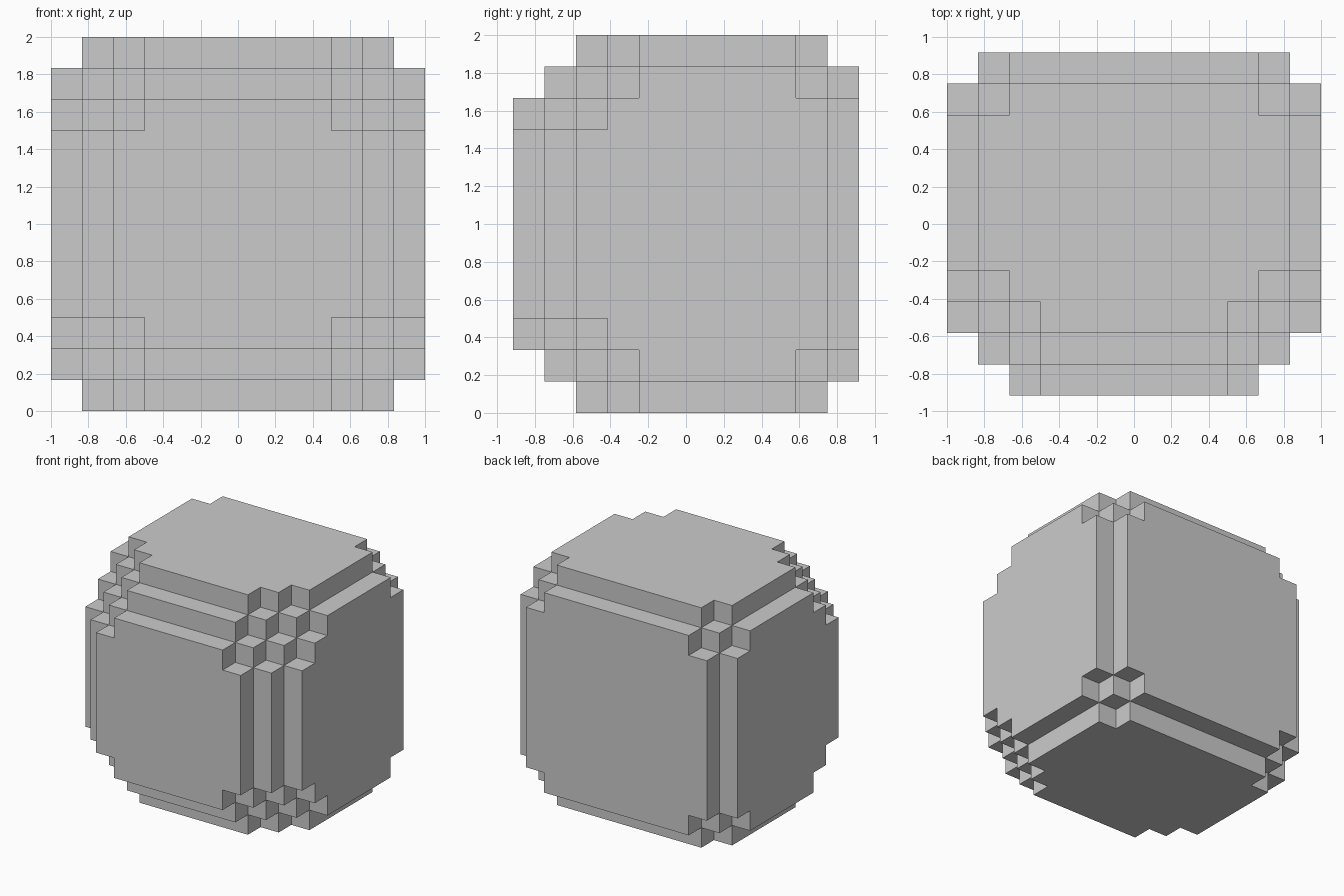
import bpy
import bmesh
import math
from mathutils import Vector

if "Cube" in bpy.data.objects:
    bpy.data.objects.remove(bpy.data.objects["Cube"])

S = 1 / 6                    # size of one block
NX, NY, NZ = 12, 11, 12      # block counts


def solid(i, j, k):
    """True where the stepped, rounded block is filled."""
    if not (0 <= i < NX and 0 <= j < NY and 0 <= k < NZ):
        return False
    a = min(i, NX - 1 - i)   # steps in from the sides
    c = min(k, NZ - 1 - k)   # steps in from top or bottom
    b, r = j, NY - 1 - j     # steps in from front, back
    front = a + b >= 2 and b + c >= 2 and a + b + c >= 5
    back = a + r >= 1 and r + c >= 1 and a + r + c >= 3
    return a + c >= 1 and front and back


bm = bmesh.new()
verts = {}


def corner(p):
    if p not in verts:
        verts[p] = bm.verts.new(Vector(((p[0] - NX / 2) * S, (p[1] - NY / 2) * S, p[2] * S)))
    return verts[p]


# Outer skin: one quad wherever a filled block meets empty space
for i in range(NX):
    for j in range(NY):
        for k in range(NZ):
            if not solid(i, j, k):
                continue
            for axis in range(3):
                u, v = (axis + 1) % 3, (axis + 2) % 3
                for side in (0, 1):
                    n = [i, j, k]
                    n[axis] += 2 * side - 1
                    if solid(*n):
                        continue
                    quad = []
                    for du, dv in ((0, 0), (1, 0), (1, 1), (0, 1)):
                        p = [i, j, k]
                        p[axis] += side
                        p[u] += du
                        p[v] += dv
                        quad.append(corner(tuple(p)))
                    bm.faces.new(quad if side else quad[::-1])

# Merge coplanar quads into clean flat faces
bmesh.ops.dissolve_limit(bm, angle_limit=math.radians(1), verts=bm.verts, edges=bm.edges)

mesh = bpy.data.meshes.new("stepped_block")
bm.to_mesh(mesh)
bm.free()
bpy.context.collection.objects.link(bpy.data.objects.new("stepped_block", mesh))
